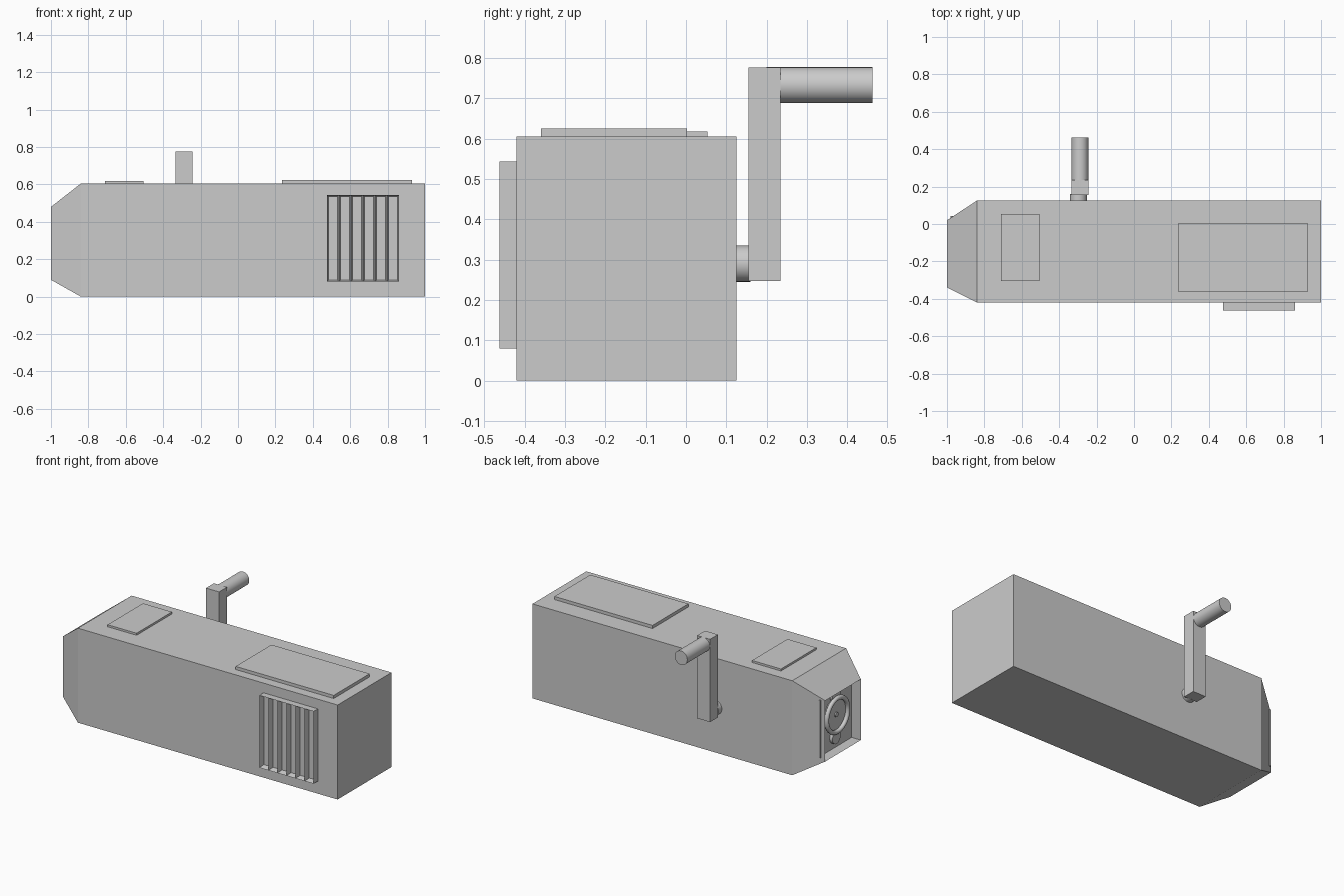
import bpy, bmesh, math
from mathutils import Matrix, Vector

if "Cube" in bpy.data.objects:
    bpy.data.objects.remove(bpy.data.objects["Cube"])

grey = bpy.data.materials.new("plain_grey")
grey.diffuse_color = (0.6, 0.6, 0.6, 1)
grey.use_nodes = True
grey.node_tree.nodes["Principled BSDF"].inputs["Base Color"].default_value = grey.diffuse_color


def finish(name, bm, smooth=False):
    bmesh.ops.recalc_face_normals(bm, faces=bm.faces)
    me = bpy.data.meshes.new(name)
    bm.to_mesh(me)
    bm.free()
    me.materials.append(grey)
    ob = bpy.data.objects.new(name, me)
    bpy.context.collection.objects.link(ob)
    if smooth:
        bpy.ops.object.select_all(action='DESELECT')
        ob.select_set(True)
        bpy.context.view_layer.objects.active = ob
        bpy.ops.object.shade_smooth_by_angle(angle=math.radians(40))
    return ob


def box_mesh(x0, x1, y0, y1, z0, z1):
    bm = bmesh.new()
    bmesh.ops.create_cube(bm, size=1)
    for v in bm.verts:
        v.co = Vector((x0 if v.co.x < 0 else x1, y0 if v.co.y < 0 else y1,
                       z0 if v.co.z < 0 else z1))
    return bm


def box(name, *dims):
    return finish(name, box_mesh(*dims))


def rod(name, start, axis, length, radius, sides=32):
    """Cylinder running from start along axis ('X' or 'Y')."""
    bm = bmesh.new()
    bmesh.ops.create_cone(bm, cap_ends=True, segments=sides, radius1=radius,
                          radius2=radius, depth=length)
    turn = Matrix.Rotation(math.pi / 2, 4, 'Y' if axis == 'X' else 'X')
    mid = Vector(start) + Vector((length / 2, 0, 0) if axis == 'X' else (0, length / 2, 0))
    bm.transform(Matrix.Translation(mid) @ turn)
    return finish(name, bm, True)


# Housing: long box whose left end tapers, with a recess sunk into the end face
bm = box_mesh(-0.84, 1.0, -0.42, 0.125, 0, 0.605)
bm.normal_update()
end = min(bm.faces, key=lambda f: f.normal.x)
tip = bmesh.ops.extrude_discrete_faces(bm, faces=[end])["faces"][0]
rim = list(end.verts) if end.is_valid else list(tip.verts)
for v in tip.verts:
    v.co = Vector((-1, -0.34 if v.co.y < -0.1 else 0.02, 0.09 if v.co.z < 0.3 else 0.48))
deep = bmesh.ops.extrude_discrete_faces(bm, faces=[tip])["faces"][0]
for v in deep.verts:
    v.co.x = -0.935
bmesh.ops.remove_doubles(bm, verts=bm.verts, dist=0.0005)
finish("housing", bm)

# Raised plates on top
box("large_top_plate", 0.235, 0.93, -0.36, 0.003, 0.6, 0.625)
box("small_top_plate", -0.71, -0.505, -0.305, 0.053, 0.6, 0.618)

# Vent: block with a row of sunken, slope-sided slots in the front
bm = box_mesh(0.475, 0.86, -0.463, -0.415, 0.08, 0.543)
edges = [e for e in bm.edges if abs(e.verts[0].co.x - e.verts[1].co.x) > 0.1]
bmesh.ops.subdivide_edges(bm, edges=edges, cuts=5, use_grid_fill=True)
bm.normal_update()
slots = [f for f in bm.faces if f.normal.y < -0.9]
bmesh.ops.inset_individual(bm, faces=slots, thickness=0.012, depth=-0.035)
finish("vent", bm)

# Crank: axle, arm and handle on the back
rod("crank_axle", (-0.297, 0.11, 0.29), 'Y', 0.05, 0.045)
box("crank_arm", -0.335, -0.243, 0.155, 0.235, 0.247, 0.777)
rod("crank_handle", (-0.289, 0.2, 0.733), 'Y', 0.263, 0.0445)

# Fittings inside the end recess
rod("upper_button", (-0.955, -0.16, 0.435), 'X', 0.03, 0.042)
rod("lower_button", (-0.955, -0.16, 0.165), 'X', 0.03, 0.042)
rod("dial", (-0.95, -0.16, 0.31), 'X', 0.03, 0.10)
rod("dial_hub", (-0.958, -0.16, 0.31), 'X', 0.03, 0.015, 16)
bm = bmesh.new()
n, m = 40, 10
grid = []
for i in range(n):
    a = 2 * math.pi * i / n
    ring = []
    for j in range(m):
        b = 2 * math.pi * j / m
        r = 0.107 + 0.014 * math.cos(b)
        ring.append(bm.verts.new((-0.96 + 0.014 * math.sin(b), -0.16 + r * math.cos(a),
                                  0.31 + r * math.sin(a))))
    grid.append(ring)
for i in range(n):
    for j in range(m):
        k, l = (i + 1) % n, (j + 1) % m
        bm.faces.new((grid[i][j], grid[k][j], grid[k][l], grid[i][l]))
finish("dial_ring", bm, True)

# Thin edge strip poking out of the tapered rear side
box("edge_strip", -0.98, -0.968, 0.015, 0.044, 0.115, 0.485)
